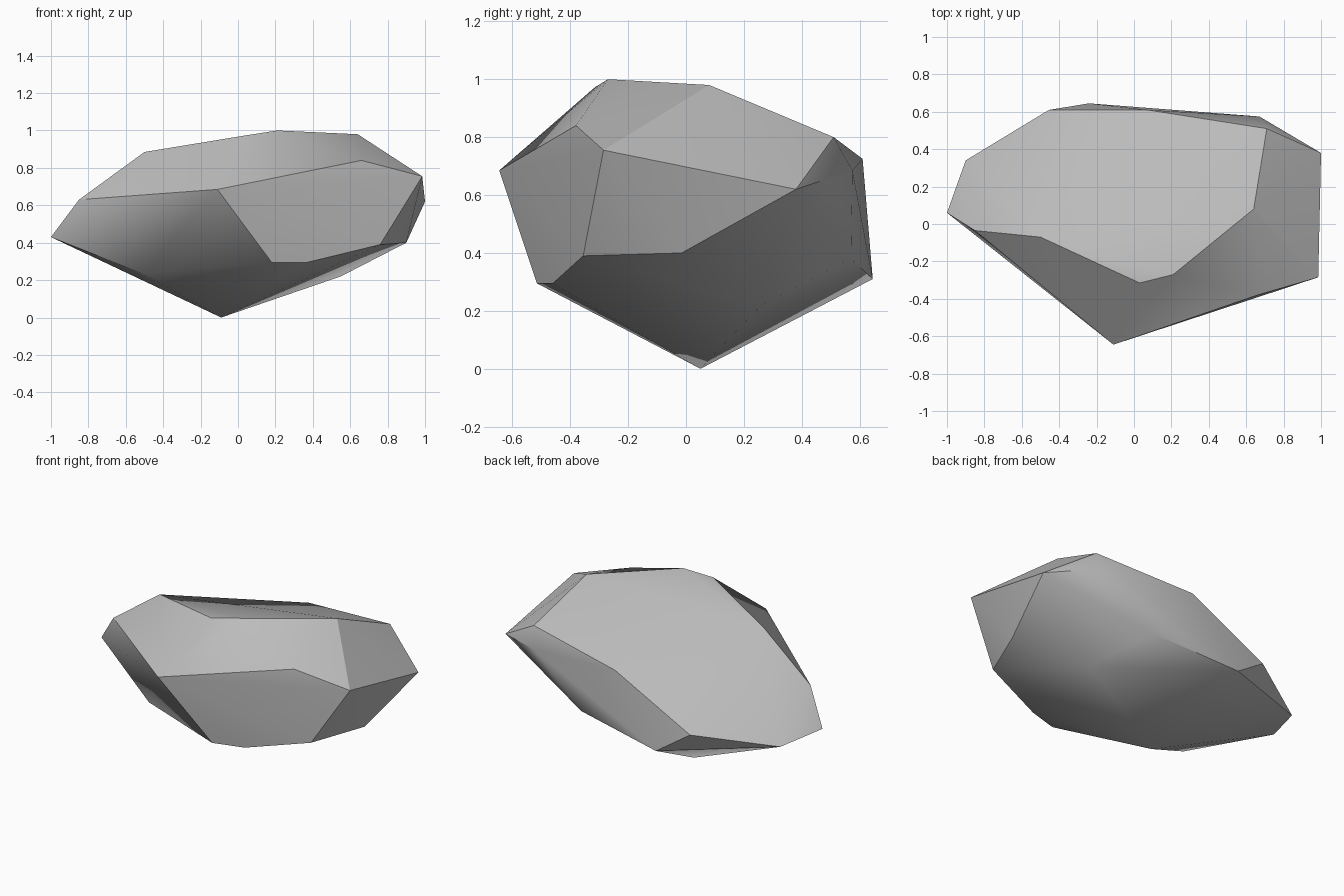
import bpy
import bmesh
import math

if "Cube" in bpy.data.objects:
    bpy.data.objects.remove(bpy.data.objects["Cube"], do_unlink=True)

# Grey stone material
stone = bpy.data.materials.new("stone grey")
stone.use_nodes = True
colour = (0.5, 0.5, 0.5, 1)
stone.diffuse_color = colour
stone.node_tree.nodes["Principled BSDF"].inputs["Base Color"].default_value = colour

# Corners of the faceted boulder, grouped by level
crown = [(-.5, -.07, .885), (.03, -.315, .972), (.21, -.27, 1), (.64, .08, .98),
         (.66, -.38, .84), (.71, .51, .8)]
shoulder = [(-.85, -.035, .63), (-.11, -.645, .685), (.985, -.285, .755),
            (1, .38, .62), (.67, .575, .685), (.07, .61, .725)]
waist = [(-1, .06, .43), (-.9, .34, .396), (-.455, .61, .455), (.335, .57, .38),
         (.9, -.015, .4), (.76, -.355, .39)]
underside = [(-.24, .645, .31), (.18, -.515, .295), (.37, -.46, .295),
             (-.51, -.165, .235), (.55, .26, .22), (-.09, .05, 0)]

# Boulder: convex skin stretched over the corners
bm = bmesh.new()
for corner in crown + shoulder + waist + underside:
    bm.verts.new(corner)
bmesh.ops.convex_hull(bm, input=bm.verts)
bmesh.ops.recalc_face_normals(bm, faces=bm.faces)
mesh = bpy.data.meshes.new("boulder")
bm.to_mesh(mesh)
bm.free()
mesh.materials.append(stone)
boulder = bpy.data.objects.new("boulder", mesh)
bpy.context.collection.objects.link(boulder)

# Soft facets with crisp main ridges
bpy.ops.object.select_all(action="DESELECT")
boulder.select_set(True)
bpy.context.view_layer.objects.active = boulder
bpy.ops.object.shade_smooth_by_angle(angle=math.radians(30))
